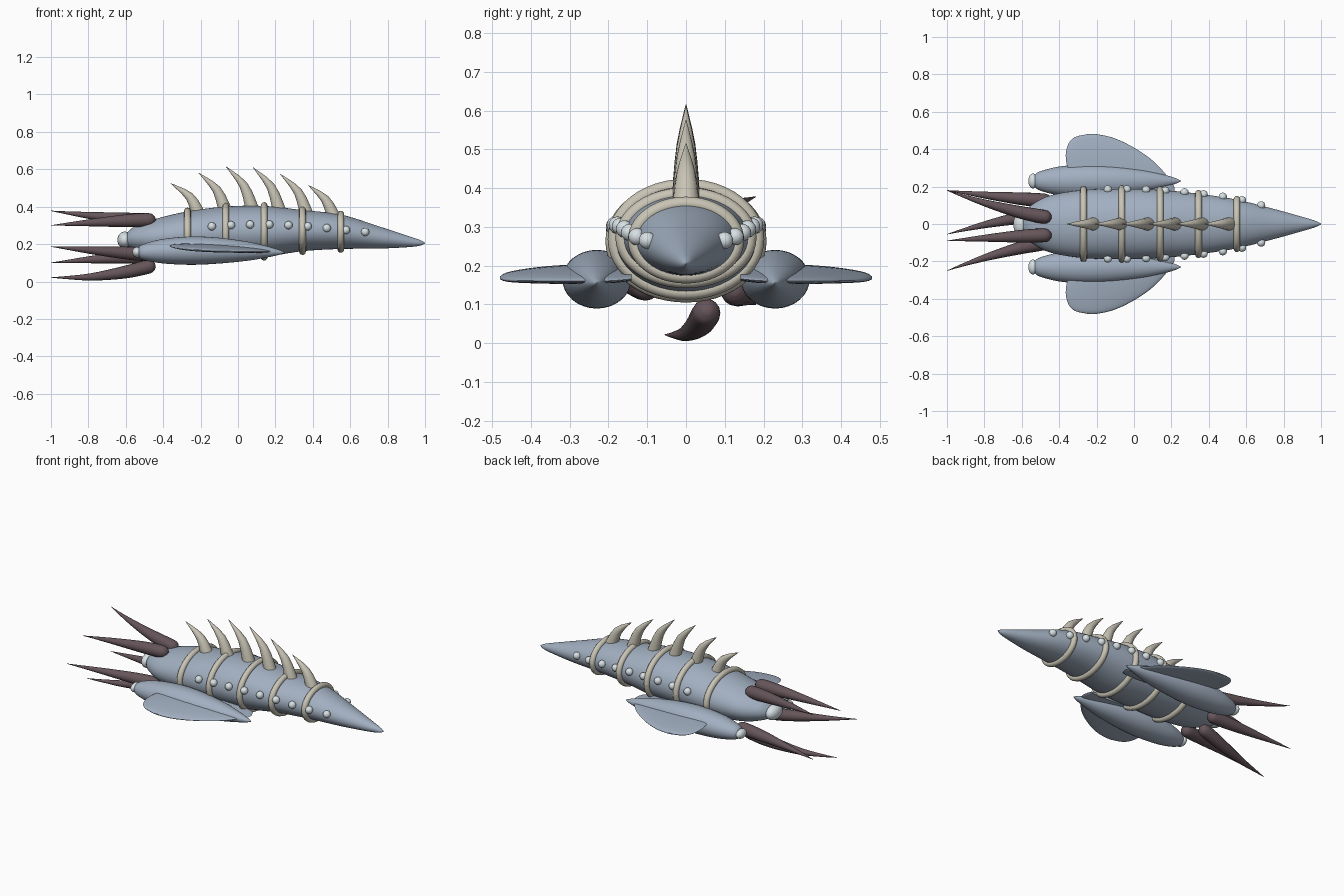
import bpy, bmesh, math
from mathutils import Vector

if "Cube" in bpy.data.objects:
    bpy.data.objects.remove(bpy.data.objects["Cube"])


def material(name, rgb):
    m = bpy.data.materials.new(name)
    m.diffuse_color = (*rgb, 1)
    m.use_nodes = True
    m.node_tree.nodes["Principled BSDF"].inputs["Base Color"].default_value = m.diffuse_color
    return m


HULL = material("hull_blue_grey", (0.36, 0.43, 0.53))
BONE = material("bone", (0.58, 0.55, 0.46))
DARK = material("dark_plum", (0.13, 0.09, 0.10))
GLOW = material("pale_glow", (0.68, 0.75, 0.78))


def spline(rows, steps=6):
    """Catmull-Rom resampling of tuples."""
    out = []
    for i in range(len(rows) - 1):
        a, b, c, d = (rows[max(i - 1, 0)], rows[i], rows[i + 1], rows[min(i + 2, len(rows) - 1)])
        for s in range(steps):
            t = s / steps
            out.append(tuple(0.5 * (2 * q + (r - p) * t + (2 * p - 5 * q + 4 * r - u) * t * t
                                    + (3 * q - p - 3 * r + u) * t ** 3)
                             for p, q, r, u in zip(a, b, c, d)))
    return out + [tuple(rows[-1])]


def oval(center, u, v, n=32):
    return [center + u * math.cos(2 * math.pi * k / n) + v * math.sin(2 * math.pi * k / n)
            for k in range(n)]


def loft(name, rings, mat):
    bm = bmesh.new()
    vs = [[bm.verts.new(p) for p in r] for r in rings]
    n = len(rings[0])
    for a, b in zip(vs, vs[1:]):
        for k in range(n):
            bm.faces.new((a[k], a[(k + 1) % n], b[(k + 1) % n], b[k]))
    bm.faces.new(vs[0])
    bm.faces.new(vs[-1])
    bmesh.ops.recalc_face_normals(bm, faces=bm.faces)
    me = bpy.data.meshes.new(name)
    bm.to_mesh(me)
    bm.free()
    return finish(bpy.data.objects.new(name, me), mat, True)


def finish(ob, mat, link=False):
    if link:
        bpy.context.collection.objects.link(ob)
    ob.data.materials.append(mat)
    bpy.ops.object.select_all(action='DESELECT')
    bpy.context.view_layer.objects.active = ob
    ob.select_set(True)
    bpy.ops.object.shade_smooth_by_angle(angle=math.radians(50))
    return ob


def tube(name, rows, mat, n=16, steps=6):
    """Tapered tube through rows of (x, y, z, radius)."""
    pts = spline(rows, steps)
    rings = []
    for i, p in enumerate(pts):
        d = Vector(pts[min(i + 1, len(pts) - 1)][:3]) - Vector(pts[max(i - 1, 0)][:3])
        u = Vector((0, 1, 0))
        u = (u - d * (u.dot(d) / d.dot(d))).normalized()
        r = max(p[3], 0.001)
        rings.append(oval(Vector(p[:3]), u * r, d.normalized().cross(u) * r, n))
    return loft(name, rings, mat)


def ball(name, loc, size, mat):
    bpy.ops.mesh.primitive_uv_sphere_add(segments=20, ring_count=12, location=loc)
    ob = bpy.context.object
    ob.name, ob.scale = name, size
    return finish(ob, mat)


# Main hull: x, centre z, half width, half height
hull = spline([(-0.59, .225, .06, .04), (-0.55, .23, .10, .065), (-0.45, .235, .152, .097),
               (-0.27, .25, .182, .125), (-0.06, .263, .188, .138), (0.14, .268, .182, .136),
               (0.345, .272, .162, .11), (0.55, .266, .13, .092), (0.75, .236, .08, .06),
               (0.9, .215, .038, .032), (0.97, .207, .017, .016), (1.0, .205, .002, .002)])
loft("hull", [oval(Vector((x, 0, z)), Vector((0, w, 0)), Vector((0, 0, h)), 48)
              for x, z, w, h in hull], HULL)


def hull_at(x):
    for a, b in zip(hull, hull[1:]):
        if a[0] <= x <= b[0]:
            t = (x - a[0]) / (b[0] - a[0])
            return [p + (q - p) * t for p, q in zip(a, b)][1:]


# Rib rings wrapped round the hull
for i, x in enumerate((-0.27, -0.065, 0.14, 0.345, 0.55)):
    z, w, h = hull_at(x)
    rings = []
    for k in range(48):
        a = 2 * math.pi * k / 48
        out = Vector((0, math.cos(a), math.sin(a)))
        c = Vector((x, (w + .002) * out.y, z + (h + .002) * out.z))
        rings.append(oval(c, out * .018, Vector((.018, 0, 0)), 12))
    loft(f"rib_ring_{i + 1}", rings + [rings[0]], BONE)

# Swept dorsal spines
tips = [(-.36, .525), (-.21, .58), (-.065, .615), (.08, .61), (.225, .575), (.375, .515)]
for i, (tx, tz) in enumerate(tips):
    bx = -0.215 + 0.145 * i
    z, w, h = hull_at(bx)
    bz = z + h - .015
    tube(f"dorsal_spine_{i + 1}", [(bx, 0, bz, .036),
                                   (bx - .045, 0, bz + (tz - bz) * .55, .024),
                                   (tx, 0, tz, .001)], BONE, 14, 3)

# Row of side lights
for i in range(9):
    x = -0.14 + 0.1025 * i
    z, w, h = hull_at(x)
    lz = .263 + .042 * math.sin(math.pi * (i + 3) / 11) if i < 8 else .265
    y = w * math.sqrt(max(0, 1 - ((lz - z) / h) ** 2)) + .004
    for s in (-1, 1):
        ball(f"side_light_{i + 1}_{'left' if s > 0 else 'right'}", (x, s * y, lz), (.022,) * 3, GLOW)

# Side pods, their end lights and fins
pod = spline([(-.53, .157, .034), (-.5, .158, .052), (-.4, .162, .077), (-.25, .165, .089),
              (-.1, .165, .081), (.05, .162, .06), (.15, .159, .037), (.22, .156, .016), (.25, .155, .002)])
# Fin sections: y, rear x, front x, z, half thickness
fin = spline([(.14, -.27, .2, .187, .014), (.2, -.32, .215, .183, .017), (.3, -.355, .14, .177, .018),
              (.37, -.365, .06, .172, .016), (.43, -.35, -.04, .166, .013),
              (.465, -.315, -.125, .162, .009), (.48, -.25, -.2, .16, .003)], 4)
for s, side in ((1, "left"), (-1, "right")):
    loft(f"pod_{side}", [oval(Vector((x, s * .23, z)), Vector((0, r, 0)), Vector((0, 0, r * .85)))
                         for x, z, r in pod], HULL)
    ball(f"pod_light_{side}", (-.54, s * .23, .157), (.025, .04, .028), GLOW)
    loft(f"fin_{side}", [oval(Vector(((a + b) / 2, s * y, z - .07 * ((a + b) / 2 + .1))),
                              Vector(((b - a) / 2, 0, -.07 * (b - a) / 2)), Vector((0, 0, t)))
                         for y, a, b, z, t in fin], HULL)

# Tail light
ball("tail_light", (-.605, 0, .222), (.04, .065, .045), GLOW)

# Trailing tail tendrils: base and tip
tendrils = [((-.45, .035, .325), (-1, .18, .378)), ((-.45, -.06, .33), (-1, -.09, .30)),
            ((-.45, -.10, .145), (-1, -.25, .187)), ((-.45, .055, .085), (-1, -.055, .022)),
            ((-.45, .125, .135), (-1, .18, .10))]
for i, (b, t) in enumerate(tendrils):
    sag = -.03 if i == 3 else 0

    def at(f, g, r):
        return (b[0] + (t[0] - b[0]) * f, b[1] + (t[1] - b[1]) * g,
                b[2] + (t[2] - b[2]) * g + sag * math.sin(math.pi * f), r)
    tube(f"tail_tendril_{i + 1}", [at(-.015, 0, .012), at(.02, .01, .032), at(.1, .05, .037),
                                   at(.3, .2, .033), at(.6, .5, .02), at(.85, .8, .008),
                                   at(1, 1, .001)], DARK, 16, 4)
